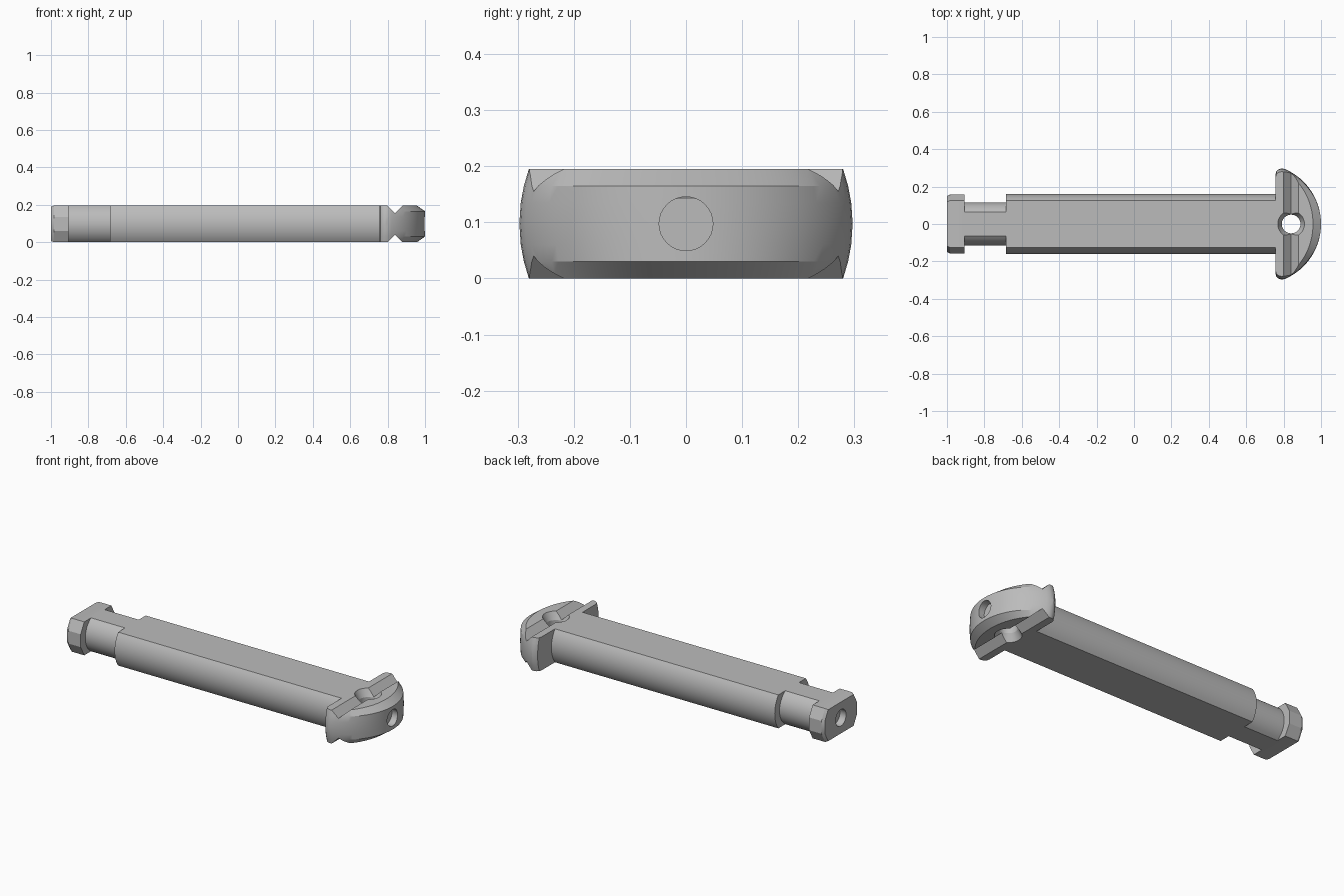
import bpy, bmesh, math
from mathutils import Matrix

if "Cube" in bpy.data.objects:
    bpy.data.objects.remove(bpy.data.objects["Cube"])

H = 0.195          # thickness between the flats
MID = H / 2

steel = bpy.data.materials.new("light_grey_steel")
steel.diffuse_color = (0.50, 0.50, 0.50, 1)
steel.use_nodes = True
steel.node_tree.nodes["Principled BSDF"].inputs["Base Color"].default_value = steel.diffuse_color


def make(name, bm):
    bmesh.ops.recalc_face_normals(bm, faces=bm.faces)
    me = bpy.data.meshes.new(name)
    bm.to_mesh(me)
    bm.free()
    ob = bpy.data.objects.new(name, me)
    bpy.context.collection.objects.link(ob)
    me.materials.append(steel)
    return ob


def loft(name, rings):
    """Skin a list of equal-length point rings and cap both ends."""
    bm = bmesh.new()
    vs = [[bm.verts.new(p) for p in r] for r in rings]
    n = len(vs[0])
    for a, b in zip(vs, vs[1:]):
        for i in range(n):
            j = (i + 1) % n
            bm.faces.new((a[i], a[j], b[j], b[i]))
    bm.faces.new(vs[0])
    bm.faces.new(vs[-1])
    return make(name, bm)


def flatted(r, n=12):
    """Round section with flats at top and bottom."""
    a = math.asin(MID / r)
    side = [(r * math.cos(-a + 2 * a * i / n), MID + r * math.sin(-a + 2 * a * i / n))
            for i in range(n + 1)]
    return side + [(-y, z) for y, z in reversed(side)]


def bar(name, section, stations):
    """Extrude a y-z section along x; each station is (x, scale in y, scale in z)."""
    return loft(name, [[(x, y * sy, MID + (z - MID) * sz) for y, z in section]
                       for x, sy, sz in stations])


def cone(x, y, z, r1, r2, depth, rot=None):
    bm = bmesh.new()
    m = Matrix.Translation((x, y, z)) @ (rot or Matrix())
    bmesh.ops.create_cone(bm, cap_ends=True, segments=32, radius1=r1, radius2=r2,
                          depth=depth, matrix=m)
    return make("cutter", bm)


def cut(ob, cutters):
    for c in cutters:
        c.hide_render = True
        mod = ob.modifiers.new("cut", 'BOOLEAN')
        mod.operation = 'DIFFERENCE'
        mod.solver = 'EXACT'
        mod.object = c
    bpy.context.view_layer.update()
    dg = bpy.context.evaluated_depsgraph_get()
    me = bpy.data.meshes.new_from_object(ob.evaluated_get(dg))
    ob.modifiers.clear()
    ob.data = me
    for c in cutters:
        bpy.data.objects.remove(c)


def smooth(ob):
    bpy.ops.object.select_all(action='DESELECT')
    ob.select_set(True)
    bpy.context.view_layer.objects.active = ob
    bpy.ops.object.shade_smooth_by_angle(angle=math.radians(25))


# Long shaft and narrower neck, both flatted top and bottom
shaft = bar("shaft", flatted(0.16), [(-0.685, 1, 1), (0.77, 1, 1)])
neck = bar("neck", flatted(0.116), [(-0.92, 1, 1), (-0.67, 1, 1)])

# Faceted end tab with a chamfered tip
half = [(0.125, 0), (0.158, 0.06), (0.158, 0.135), (0.125, H)]
tab = bar("end_tab", half + [(-y, z) for y, z in reversed(half)],
          [(-1, 0.94, 0.94), (-0.985, 1, 1), (-0.905, 1, 1)])

# D-shaped head outline: rounded rear corners and a circular front
R, CX = 0.32, 0.68
a0 = math.acos((0.805 - CX) / R)
right = [(0.757, -0.265), (0.761, -0.282), (0.772, -0.292), (0.788, -0.297)]
arc = [(CX + R * math.cos(-a0 + 2 * a0 * i / 40), R * math.sin(-a0 + 2 * a0 * i / 40))
       for i in range(41)]
outline = right + arc + [(x, -y) for x, y in reversed(right)]
rings = []
for z in (0, 0.03, 0.06, MID, 0.135, 0.165, H):
    sy = 1 - 0.057 * ((z - MID) / MID) ** 2
    sx = 0.785 if z in (0, H) else 1      # bevel along the curved front
    rings.append([(0.8 + (x - 0.8) * sx if x > 0.8 else x, y * sy, z) for x, y in outline])
head = loft("head", rings)

# Head cuts: cross grooves, through hole with countersinks, front bore
cutters = []
for base, s in ((H, 1), (0, -1)):
    vee = [(0.84, base - 0.04 * s), (0.89, base + 0.01 * s), (0.79, base + 0.01 * s)]
    cutters.append(loft("groove_cutter", [[(x, y, z) for x, z in vee] for y in (-0.4, 0.4)]))
    cutters.append(cone(0.84, 0, base - 0.021 * s, *((0.05, 0.072) if s > 0 else (0.072, 0.05)),
                        0.044))
cutters.append(cone(0.84, 0, MID, 0.05, 0.05, 0.4))
along_x = Matrix.Rotation(math.pi / 2, 4, 'Y')


def bore(x, s):
    """Drilled blind hole entering from the end at x, s is the outward direction."""
    tip = cone(x - 0.054 * s, 0, MID, *((0, 0.048) if s > 0 else (0.048, 0)), 0.028, along_x)
    return [cone(x - 0.01 * s, 0, MID, 0.048, 0.048, 0.06, along_x), tip]


cut(head, cutters + bore(1, 1))
cut(tab, bore(-1, -1))

for ob in (shaft, neck, tab, head):
    smooth(ob)
